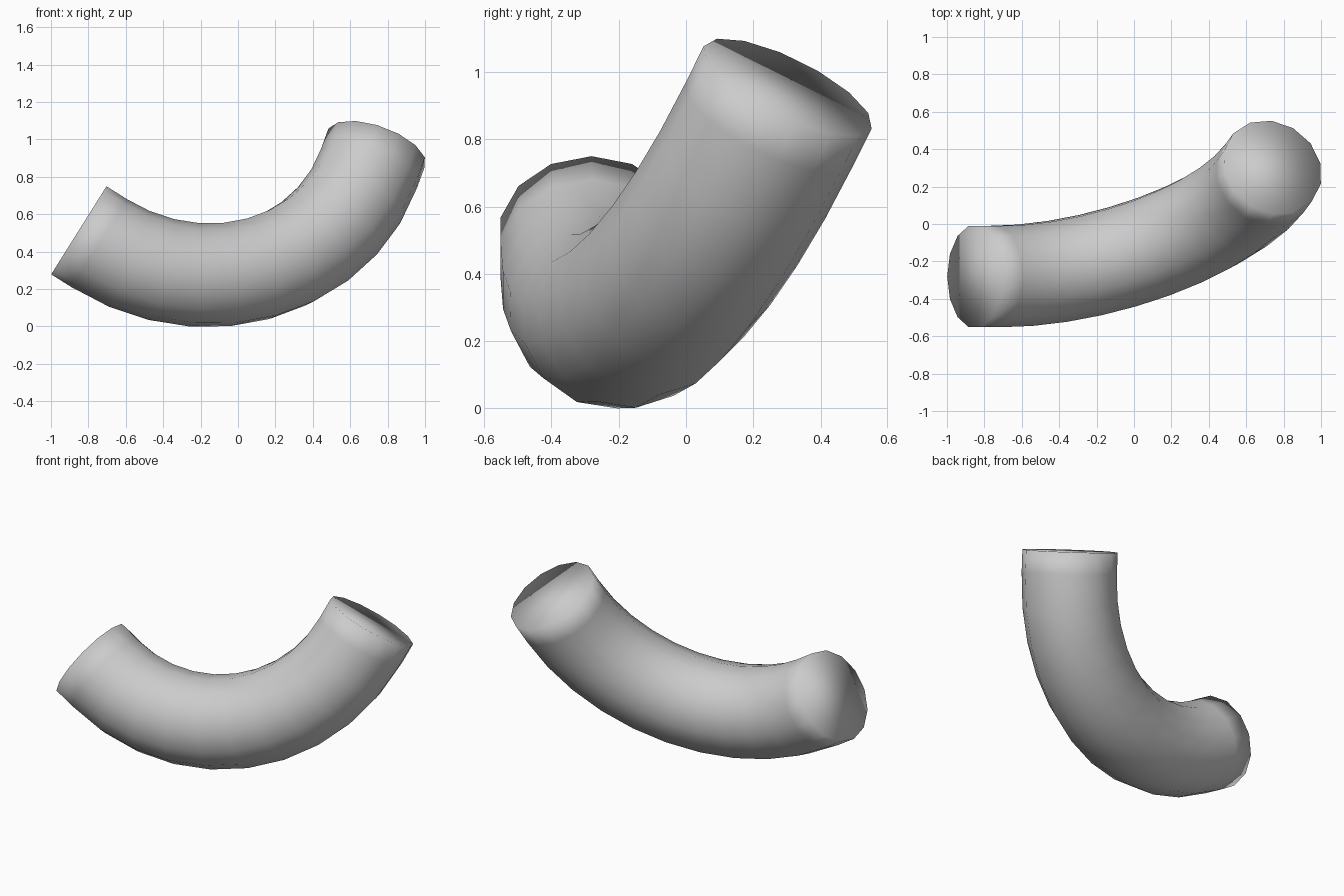
import bpy, bmesh, math
from mathutils import Vector, Matrix

if "Cube" in bpy.data.objects:
    bpy.data.objects.remove(bpy.data.objects["Cube"])

SIDES, ARC_STEPS = 14, 10
RADIUS = 0.278        # tube radius
STRAIGHT = 0.13       # short straight collar at both ends

# end centres and the direction the tube leaves the left end
start = Vector((-0.853, -0.283, 0.525))
end = Vector((0.738, 0.30, 0.965))
t = Vector((0.847, 0, -0.532)).normalized()

# planar bend: turning angle and radius follow from the chord
chord = end - start
half = chord.angle(t)
bend_radius = (chord.length - 2 * STRAIGHT * math.cos(half)) / (2 * math.sin(half))
axis = t.cross(chord).normalized()
inward = axis.cross(t)
arc_start = start + t * STRAIGHT
pivot = arc_start + inward * bend_radius

# path frames: (centre, rotation)
frames = [(start, Matrix.Identity(3))]
for i in range(ARC_STEPS + 1):
    rot = Matrix.Rotation(2 * half * i / ARC_STEPS, 3, axis)
    frames.append((pivot + rot @ (arc_start - pivot), rot))
last_c, last_r = frames[-1]
frames.append((last_c + last_r @ t * STRAIGHT, last_r))

# sweep the round section along the path and cap both ends
side = Vector((0, 1, 0))
up = t.cross(side).normalized()
if up.z < 0:
    up = -up
bm = bmesh.new()
rings = []
for c, rot in frames:
    ring = []
    for k in range(SIDES):
        a = math.tau * k / SIDES
        ring.append(bm.verts.new(c + rot @ (up * math.cos(a) + side * math.sin(a)) * RADIUS))
    rings.append(ring)
for r0, r1 in zip(rings, rings[1:]):
    for k in range(SIDES):
        n = (k + 1) % SIDES
        bm.faces.new((r0[k], r0[n], r1[n], r1[k]))
bm.faces.new(rings[0])
bm.faces.new(rings[-1])
bmesh.ops.recalc_face_normals(bm, faces=bm.faces)

# centre on the origin and stand on the ground
lo = [min(v.co[i] for v in bm.verts) for i in range(3)]
hi = [max(v.co[i] for v in bm.verts) for i in range(3)]
bmesh.ops.translate(bm, verts=bm.verts,
                    vec=(-(lo[0] + hi[0]) / 2, -(lo[1] + hi[1]) / 2, -lo[2]))
for f in bm.faces:
    f.smooth = True

mesh = bpy.data.meshes.new("pipe_elbow")
bm.to_mesh(mesh)
bm.free()
bpy.context.collection.objects.link(bpy.data.objects.new("pipe_elbow", mesh))
